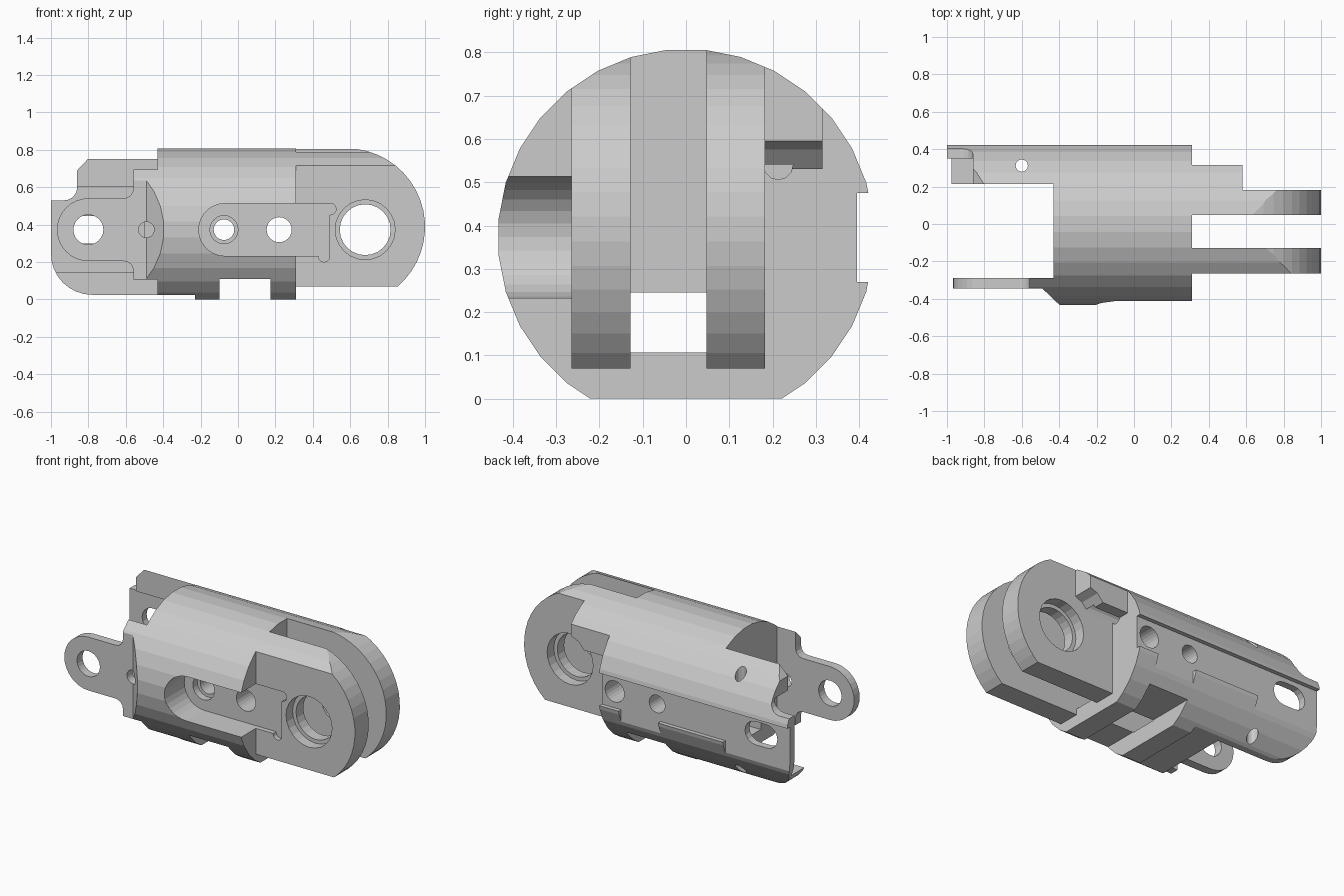
import bpy, bmesh
from math import cos, sin, radians
from mathutils import Matrix

ZC, R = 0.373, 0.435          # barrel axis height and radius


def arc(cx, cy, r, a0, a1, n=12):
    return [(cx + r * cos(radians(a0 + (a1 - a0) * i / n)),
             cy + r * sin(radians(a0 + (a1 - a0) * i / n))) for i in range(n + 1)]


def circle(cx, cy, r, n=24):
    return arc(cx, cy, r, 0, 360, n)[:-1]


def prism(name, pts, lo, hi, axis='y'):
    """Extrude a 2D profile: axis y uses (x,z), z uses (x,y), x uses (y,z)."""
    place = {'y': lambda a, b, t: (a, t, b),
             'z': lambda a, b, t: (a, b, t),
             'x': lambda a, b, t: (t, a, b)}[axis]
    bm = bmesh.new()
    ends = [[bm.verts.new(place(a, b, t)) for a, b in pts] for t in (lo, hi)]
    bm.faces.new(ends[0])
    bm.faces.new(ends[1])
    n = len(pts)
    for i in range(n):
        j = (i + 1) % n
        bm.faces.new((ends[0][i], ends[0][j], ends[1][j], ends[1][i]))
    bmesh.ops.recalc_face_normals(bm, faces=bm.faces)
    me = bpy.data.meshes.new(name)
    bm.to_mesh(me)
    bm.free()
    ob = bpy.data.objects.new(name, me)
    bpy.context.collection.objects.link(ob)
    return ob


# round bar that everything is milled from
body = prism("linkage_body", arc(0, ZC, R, 5.625, 354.375 + 0, 31), -1, 1, 'x')


def cut(pts, lo, hi, axis='y'):
    c = prism("cutter", pts, lo, hi, axis)
    c.hide_render = True
    m = body.modifiers.new("cut", 'BOOLEAN')
    m.operation, m.solver, m.object = 'DIFFERENCE', 'EXACT', c
    bpy.context.view_layer.objects.active = body
    bpy.ops.object.modifier_apply(modifier=m.name)
    bpy.data.objects.remove(c, do_unlink=True)


def cut_box(x0, x1, y0, y1, z0, z1):
    cut([(x0, z0), (x1, z0), (x1, z1), (x0, z1)], y0, y1)


# flat underside, cross slot and lengthwise window
cut_box(-1.1, 1.1, -1, 1, -1, 0)
cut_box(-1.1, -0.23, -1, 1, -1, 0.025)
cut_box(-0.1, 0.175, -1, 1, -1, 0.11)
cut_box(-0.6, 0.4, -0.13, 0.047, 0.107, 0.245)

# twin lugs at the right end, with the shoulder block behind
cut_box(0.31, 1.1, -0.128, 0.047, -1, 1.1)
cut_box(0.31, 1.1, -1, -0.265, -1, 1.1)
cut([(0.31, -0.2), (1.1, -0.2), (1.1, 1), (0.58, 1), (0.58, 0.595),
     (0.53, 0.575), (0.49, 0.53), (0.31, 0.53)], 0.182, 1)
cut_box(0.31, 1.1, 0.315, 1, -1, 1.1)
cut_box(0.31, 1.1, -1, 1, -1, 0.07)
cut(arc(0.58, 0.388, 0.42, 90, -50, 18) + [(0.85, -0.3), (1.3, -0.3), (1.3, 1.1), (0.58, 1.1)], -1, 1)

# open space at the left end between front tab and back plate
cut_box(-1.1, -0.43, -0.29, 0.215, -1, 1.1)

# front tab outline and its sloped outer face
cut([(-0.43, 1.1), (-1.2, 1.1), (-1.2, -0.5), (-0.43, -0.5), (-0.43, 0.108), (-0.56, 0.108)]
    + arc(-0.61, 0.155, 0.05, 0, 90, 4)
    + arc(-0.8, ZC, 0.168, 270, 90, 16)
    + arc(-0.61, 0.591, 0.05, -90, 0, 4)
    + [(-0.56, 0.695), (-0.43, 0.695)], -1, -0.2)
cut([(-1.2, -0.345), (-0.49, -0.345), (-0.38, -0.45), (-0.38, -0.7), (-1.2, -0.7)], -1, 2, 'z')

# back plate outline and its inner channel
cut([(-1.2, 0.53)] + arc(-0.93, 0.6, 0.07, -90, 0, 5)
    + [(-0.86, 0.69), (-0.78, 0.775), (-0.78, 1.1), (-1.2, 1.1)], 0.1, 1)
cut([(-1.2, 0.245)] + arc(-0.78, 0.245, 0.22, 180, 270, 8)
    + [(-0.78, -0.5), (-1.2, -0.5)], 0.1, 1)
cut_box(-1.2, -0.5, 0.1, 0.35, 0.145, 0.6)

# flat groove down the back, with gaps in the lower lip
cut_box(-1.2, 1.2, 0.395, 1, 0.27, 0.475)
cut_box(-0.1, 0.175, 0.395, 1, 0.05, 0.3)
cut_box(-1.2, -0.55, 0.395, 1, 0.05, 0.3)

# front pocket with relieved corners
cut(arc(-0.07, ZC, 0.14, 90, 270, 14) + [(0.43, 0.233)]
    + arc(0.46, 0.23, 0.03, 180, 360, 6) + [(0.49, 0.45)]
    + arc(0.495, 0.483, 0.03, -90, 90, 6), -1, -0.235)

# holes running front to back: x, radius, y range
for x, r, y0, y1 in ((-0.8, 0.08, -1, 0), (-0.49, 0.042, -1, -0.2),
                     (-0.075, 0.055, -1, 1), (-0.075, 0.075, -1, -0.19),
                     (0.22, 0.067, -1, 1), (0.68, 0.136, -1, 1),
                     (0.68, 0.16, -1, -0.2), (0.68, 0.16, 0.115, 1)):
    cut(circle(x, ZC, r), y0, y1)
cut(arc(-0.84, ZC, 0.073, 90, 270, 8) + arc(-0.76, ZC, 0.073, -90, 90, 8), 0.1, 1)

# pin hole through the plate and blind hole in the end face
cut(circle(-0.6, 0.312, 0.033, 12), -1, 2, 'z')
cut(circle(0.213, 0.54, 0.034, 12), 0.15, 0.5, 'x')
